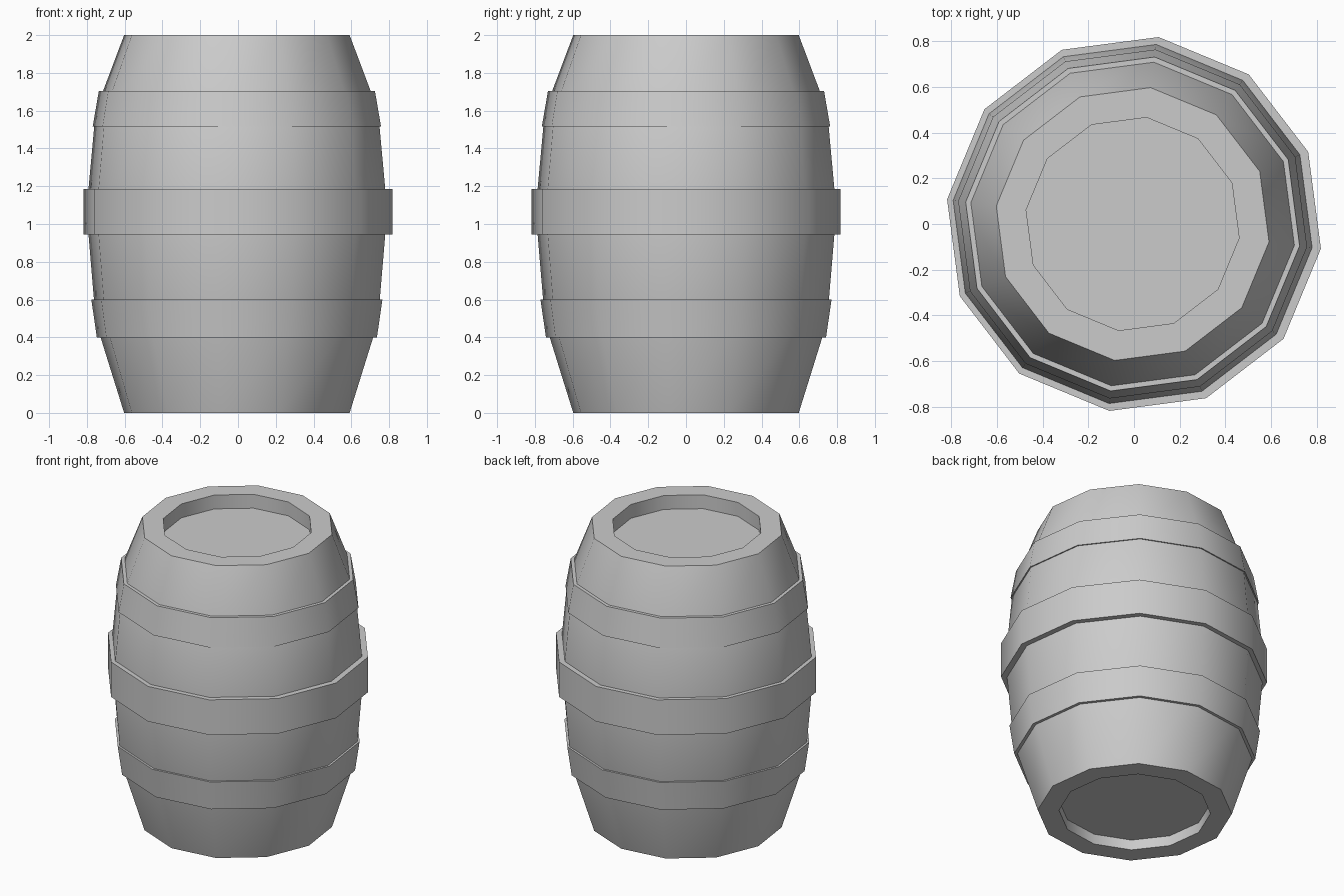
import bpy
import bmesh
from math import cos, sin, radians

SIDES = 12
TURN = radians(22.5)

default_cube = bpy.data.objects.get("Cube")
if default_cube:
    bpy.data.objects.remove(default_cube, do_unlink=True)

grey = bpy.data.materials.new("plain grey")
grey.use_nodes = True
colour = (0.6, 0.6, 0.6, 1.0)
grey.diffuse_color = colour
grey.node_tree.nodes["Principled BSDF"].inputs["Base Color"].default_value = colour


def lathe(name, profile, centre_x=0.0, closed=False):
    """Spin (radius, height) points, listed bottom to top on the outside."""
    bm = bmesh.new()
    rings = []
    for radius, z in profile:
        ring = []
        for i in range(SIDES):
            a = TURN + radians(360 / SIDES) * i
            ring.append(bm.verts.new((radius * cos(a) + centre_x, radius * sin(a), z)))
        rings.append(ring)
    pairs = list(zip(rings, rings[1:]))
    if closed:
        pairs.append((rings[-1], rings[0]))
    else:
        bm.faces.new(rings[0])
        bm.faces.new(rings[-1])
    for low, high in pairs:
        for i in range(SIDES):
            j = (i + 1) % SIDES
            bm.faces.new((low[i], low[j], high[j], high[i]))
    bmesh.ops.recalc_face_normals(bm, faces=bm.faces)
    mesh = bpy.data.meshes.new(name)
    bm.to_mesh(mesh)
    bm.free()
    mesh.materials.append(grey)
    obj = bpy.data.objects.new(name, mesh)
    bpy.context.collection.objects.link(obj)
    bpy.ops.object.select_all(action="DESELECT")
    obj.select_set(True)
    bpy.context.view_layer.objects.active = obj
    bpy.ops.object.shade_smooth_by_angle(angle=radians(35))
    return obj


def hoop(name, low, high, inner, centre_x=0.0):
    """Band with a straight outer wall, sunk into the staves."""
    lathe(name, [low, high, (inner, high[1]), (inner, low[1])], centre_x, closed=True)


# Bulging body with a recessed head at each end
lathe("barrel_body", [
    (0.47, 0.07), (0.47, 0.0), (0.602, 0.0),
    (0.753, 0.48), (0.803, 1.07), (0.754, 1.6),
    (0.602, 2.0), (0.47, 2.0), (0.47, 1.905),
], centre_x=-0.006)

# Three hoops
hoop("lower_hoop", (0.748, 0.4), (0.777, 0.6), 0.7, -0.006)
hoop("middle_hoop", (0.825, 0.945), (0.825, 1.185), 0.76)
hoop("upper_hoop", (0.77, 1.515), (0.737, 1.705), 0.68, -0.006)
